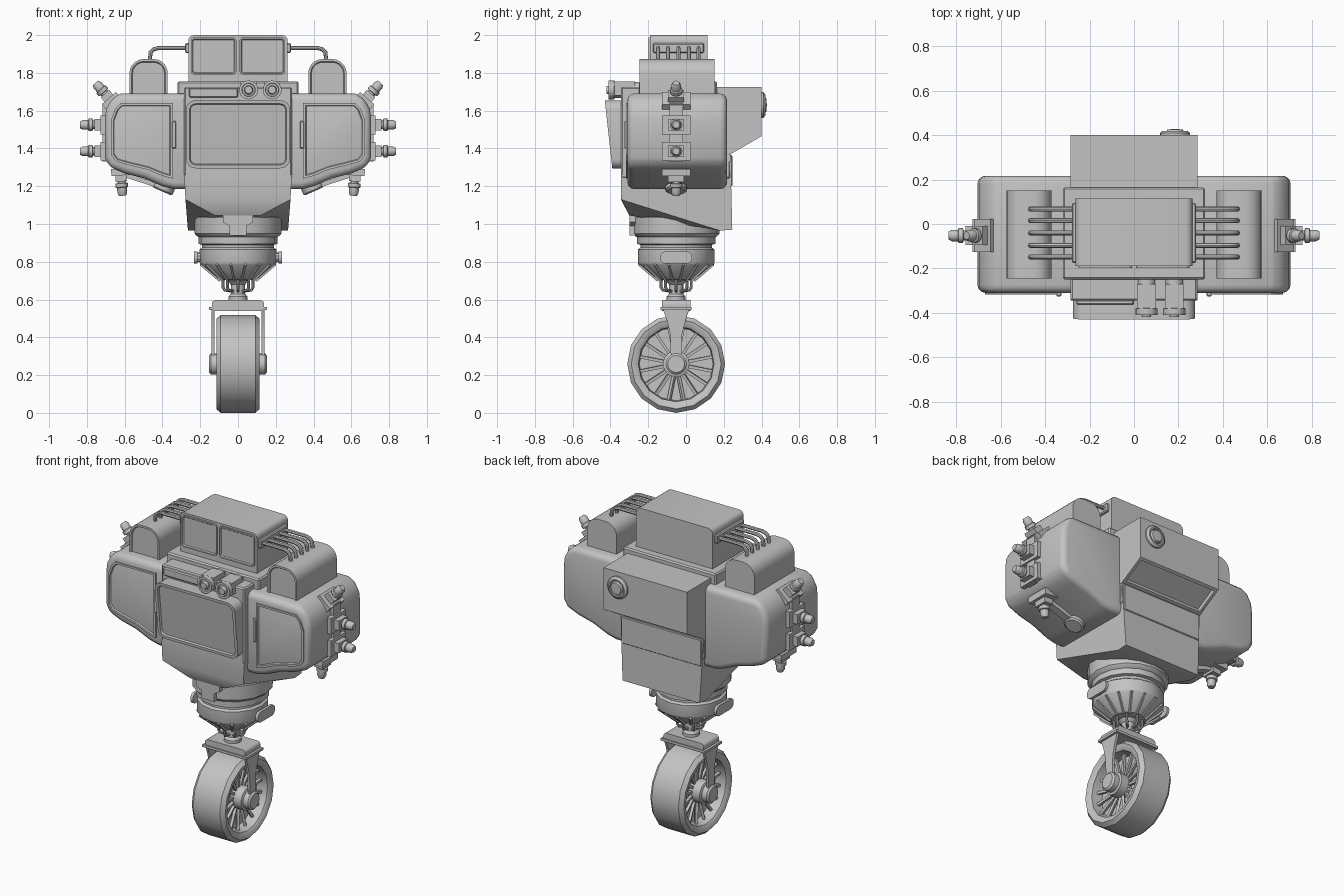
import bpy, bmesh, math
from mathutils import Vector, Matrix

if "Cube" in bpy.data.objects:
    bpy.data.objects.remove(bpy.data.objects["Cube"])

grey = bpy.data.materials.new("plain grey")
grey.diffuse_color = (0.55, 0.55, 0.55, 1)
grey.use_nodes = True
grey.node_tree.nodes["Principled BSDF"].inputs["Base Color"].default_value = grey.diffuse_color
C = -0.052  # y of the wheel and neck axis


def finish(name, bm, bevel=0, seg=2, mirror=False):
    bmesh.ops.recalc_face_normals(bm, faces=bm.faces)
    if bevel:
        es = [e for e in bm.edges if len(e.link_faces) == 2 and e.calc_face_angle(0) > 0.6]
        bmesh.ops.bevel(bm, geom=es, offset=bevel, segments=seg, profile=0.5,
                        affect='EDGES', clamp_overlap=True)
    me = bpy.data.meshes.new(name)
    bm.to_mesh(me)
    bm.free()
    me.materials.append(grey)
    ob = bpy.data.objects.new(name, me)
    bpy.context.collection.objects.link(ob)
    if mirror:
        ob.modifiers.new("mirror", 'MIRROR')
    return ob


def prism(bm, outline, axis, a, b):
    def pt(u, v, t):
        return (t, u, v) if axis == 'x' else (u, t, v)
    r0 = [bm.verts.new(pt(u, v, a)) for u, v in outline]
    r1 = [bm.verts.new(pt(u, v, b)) for u, v in outline]
    n = len(outline)
    bm.faces.new(r0)
    bm.faces.new(r1[::-1])
    for i in range(n):
        bm.faces.new((r0[i], r0[(i + 1) % n], r1[(i + 1) % n], r1[i]))
    return bm


def rrect(x0, x1, z0, z1, r, n=4):
    pts = []
    for cx, cz, a0 in ((x1 - r, z1 - r, 0), (x0 + r, z1 - r, 90), (x0 + r, z0 + r, 180), (x1 - r, z0 + r, 270)):
        for i in range(n + 1):
            a = math.radians(a0 + 90 * i / n)
            pts.append((cx + r * math.cos(a), cz + r * math.sin(a)))
    return pts


def inset(bm, direction, t, d):
    # recessed panel on the biggest face looking along direction
    bmesh.ops.recalc_face_normals(bm, faces=bm.faces)
    bm.normal_update()
    dv = Vector(direction).normalized()
    f = max((f for f in bm.faces if f.normal.dot(dv) > 0.9), key=lambda f: f.calc_area())
    bmesh.ops.inset_region(bm, faces=[f], thickness=t, use_even_offset=True)
    bmesh.ops.inset_region(bm, faces=[f], thickness=0.005, depth=-d, use_even_offset=True)
    return bm


def lathe(bm, profile, n, origin, direction=(0, 0, 1)):
    q = Vector((0, 0, 1)).rotation_difference(Vector(direction).normalized())
    rings = []
    for r, h in profile:
        rings.append([bm.verts.new(Vector(origin) + q @ Vector((r * math.cos(2 * math.pi * i / n),
                      r * math.sin(2 * math.pi * i / n), h))) for i in range(n)])
    for s, t in zip(rings, rings[1:]):
        for i in range(n):
            j = (i + 1) % n
            bm.faces.new((s[i], s[j], t[j], t[i]))
    bmesh.ops.remove_doubles(bm, verts=[v for r in rings for v in r], dist=1e-5)
    return bm


def box(bm, x0, x1, y0, y1, z0, z1):
    return prism(bm, [(y0, z0), (y1, z0), (y1, z1), (y0, z1)], 'x', x0, x1)


def beam(bm, p, q, w, h):
    p, q = Vector(p), Vector(q)
    d = q - p
    rot = Vector((0, 0, 1)).rotation_difference(d.normalized()).to_matrix().to_4x4()
    m = Matrix.Translation((p + q) / 2) @ rot @ Matrix.Diagonal((w, h, d.length, 1))
    bmesh.ops.create_cube(bm, size=1, matrix=m)


def tubes(name, paths, r, mirror=False):
    cu = bpy.data.curves.new(name, 'CURVE')
    cu.dimensions = '3D'
    cu.bevel_depth, cu.bevel_resolution, cu.use_fill_caps = r, 2, True
    for path in paths:
        sp = cu.splines.new('POLY')
        sp.points.add(len(path) - 1)
        for p, c in zip(sp.points, path):
            p.co = (*c, 1)
    cu.materials.append(grey)
    ob = bpy.data.objects.new(name, cu)
    bpy.context.collection.objects.link(ob)
    bpy.ops.object.select_all(action='DESELECT')
    ob.select_set(True)
    bpy.context.view_layer.objects.active = ob
    bpy.ops.object.convert(target='MESH')
    if mirror:
        bpy.context.object.modifiers.new("mirror", 'MIRROR')


new = bmesh.new
# wheel: tyre with recessed disc, spokes, hub
W = (0, C, 0.259)
side = [(0.0, 0.03), (0.195, 0.03), (0.2, 0.1), (0.212, 0.11), (0.238, 0.115), (0.259, 0.092)]
finish("wheel", lathe(new(), [(r, -h) for r, h in side] + side[::-1], 16, W, (1, 0, 0)))
bm = new()
for i in range(16):
    a = 2 * math.pi * (i + 0.5) / 16
    c, s = math.cos(a), math.sin(a)
    beam(bm, (0.045, C + 0.05 * c, W[2] + 0.05 * s), (0.06, C + 0.2 * c, W[2] + 0.2 * s), 0.016, 0.016)
finish("wheel_spokes", bm, mirror=True)
finish("wheel_hub", lathe(new(), [(0, -.153), (.045, -.153), (.056, -.143), (.056, -.11), (.07, -.105), (.07, .105),
                                  (.056, .11), (.056, .143), (.045, .153), (0, .153)], 16, W, (1, 0, 0)))
# fork
finish("fork_arm", prism(new(), [(-.127, .56), (.023, .56), (.0, .5), (-.02, .42), (-.025, .26), (-.079, .26),
                                 (-.084, .42), (-.104, .5)], 'x', .124, .139), mirror=True)
bm = prism(new(), rrect(-.138, .138, .54, .597, .02), 'y', C - .075, C + .075)
box(bm, -.153, .153, C - .082, C + .082, .545, .56)
finish("fork_top", bm)
# stem with small loops
finish("stem", lathe(new(), [(0, .58), (.05, .58), (.05, .615), (.038, .63), (.038, .68), (.055, .70), (0, .72)], 16, (0, C, 0)))
loops = []
for i in range(8):
    a = 2 * math.pi * i / 8
    loops.append([(r * math.cos(a), C + r * math.sin(a), z) for r, z in
                  ((.07, .715), (.08, .70), (.08, .665), (.07, .65), (.035, .645))])
tubes("stem_loops", loops, 0.008)
# neck joint
finish("neck", lathe(new(), [(0, .70), (.1, .705), (.2, .785), (.203, .795), (.203, .865), (.19, .875), (.19, .89),
                             (.208, .895), (.208, .93), (.222, .94), (.23, .95), (.23, 1.035), (.2, 1.07), (0, 1.08)],
                     16, (0, C, 0)))
bm = new()
for i in range(16):
    a = 2 * math.pi * (i + 0.5) / 16
    c, s = math.cos(a), math.sin(a)
    beam(bm, (.098 * c, C + .098 * s, .70), (.2 * c, C + .2 * s, .785), .012, .012)
finish("neck_ribs", bm)
bm = prism(new(), rrect(-.137, .033, .79, .855, .03), 'x', .215, .232)
lathe(bm, [(0, 0), (.025, 0), (.025, .05), (0, .05)], 10, (.18, C, .823), (1, 0, 0))
finish("neck_side_handle", bm, mirror=True)
finish("neck_bracket", prism(new(), [(-.08, 1.045), (-.08, 1.01), (-.045, .99), (-.045, .94), (.045, .94), (.045, .99),
                                     (.08, 1.01), (.08, 1.045)], 'y', -.298, -.25))
# lower torso hull
bm = new()
for x, y, z in ((.285, -.345, 1.26), (.278, -.345, 1.13), (.12, -.3, 1.045), (.265, .18, .965), (.265, .245, .97), (.285, .235, 1.37)):
    for s in (-1, 1):
        bm.verts.new((s * x, y, z))
bmesh.ops.convex_hull(bm, input=bm.verts)
bmesh.ops.dissolve_limit(bm, angle_limit=0.02, verts=bm.verts, edges=bm.edges)
finish("lower_torso", bm)
# torso, collar, back box
finish("torso", box(new(), -.285, .285, -.345, .235, 1.24, 1.725), .008, 1)
bm = new()
box(bm, -.32, .32, -.25, .165, 1.6, 1.755)
finish("collar", bm, .008, 1)
bm = prism(new(), [(.1, 1.725), (.4, 1.725), (.4, 1.465), (.237, 1.37), (.1, 1.37)], 'x', -.287, .287)
finish("back_box", inset(bm, (0, .5, -.86), .018, .02))
finish("back_plate", box(new(), -.275, .275, .225, .245, 1.2, 1.365), .004, 1)
finish("back_knob", lathe(new(), [(0, 0), (.068, 0), (.068, .012), (.055, .022), (.047, .022), (.045, .015), (.04, .015),
                                  (.035, .028), (0, .03)], 20, (.185, .398, 1.63), (0, 1, 0)))
# leaning front screen
bm = inset(prism(new(), rrect(-.275, .275, 1.295, 1.655, .05), 'y', -.43, -.33), (0, -1, 0), .018, .012)
for v in bm.verts:
    if v.co.y < -.38:
        v.co.y += (1.655 - v.co.z) * .11
finish("front_screen", bm)
finish("front_strip", box(new(), -.26, 0, -.365, -.34, 1.67, 1.72), .006, 1)
# twin lenses
bm = new()
for x in (.056, .181):
    lathe(bm, [(0, -.01), (.02, -.01), (.024, .01), (.034, .012), (.036, 0), (.05, 0), (.05, .03), (.042, .032),
               (.042, .16), (0, .16)], 16, (x, -.41, 1.71), (0, 1, 0))
    box(bm, x - .042, x + .042, -.38, -.27, 1.68, 1.755)
finish("front_lenses", bm)
# top box with two front panels
finish("top_box", prism(new(), rrect(-.263, .263, 1.7, 2.0, .03), 'y', -.19, .115))
for n, x0, x1 in (("left", -.25, -.008), ("right", .008, .25)):
    finish("top_panel_" + n, inset(prism(new(), rrect(x0, x1, 1.79, 1.988, .02), 'y', -.198, -.185), (0, -1, 0), .008, .006))
finish("tube_flange", box(new(), .25, .28, -.175, .095, 1.905, 1.957), .006, 1, True)
tubes("cooling_tubes", [[(.26, y, 1.932), (.42, y, 1.932), (.447, y, 1.925), (.463, y, 1.907), (.468, y, 1.85)]
                        for y in (.067, .015, -.04, -.096, -.148)], .011, True)
# shoulder pods
pod = rrect(.372, .575, 1.55, 1.873, .075, 5)
finish("shoulder_pod", inset(prism(new(), pod, 'y', -.245, .15), (0, -1, 0), .012, .008), mirror=True)
# side housings
arm = [(.2, 1.69), (.62, 1.69), (.665, 1.67), (.698, 1.61), (.705, 1.55), (.705, 1.35), (.68, 1.3), (.6, 1.268),
       (.5, 1.243), (.4, 1.2), (.34, 1.185), (.2, 1.185)]
finish("side_housing", prism(new(), arm, 'y', -.31, .217), .035, 3, True)
door = [(.345, 1.64), (.62, 1.64), (.65, 1.61), (.672, 1.55), (.672, 1.365), (.645, 1.33), (.58, 1.312),
        (.48, 1.288), (.4, 1.255), (.345, 1.24)]
finish("side_door", inset(prism(new(), door, 'y', -.318, -.3), (0, -1, 0), .012, .009), mirror=True)
finish("door_hinge", box(new(), .327, .35, -.326, -.3, 1.4, 1.545), .004, 1, True)
finish("underside_cap", lathe(new(), [(0, -.02), (.058, -.02), (.058, .022), (.048, .03), (0, .03)], 16,
                              (.39, C, 1.2), (.4, 0, -.92)), mirror=True)
# connectors around each housing
bm = new()
box(bm, .69, .718, C - .035, C + .035, 1.33, 1.64)
beam(bm, (.4, C, 1.196), (.6, C, 1.26), .024, .05)
for o, d in (((.7, C, 1.525), (1, 0, 0)), ((.7, C, 1.385), (1, 0, 0)), ((.665, C, 1.645), (.66, 0, .75)),
             ((.622, C, 1.285), (-.08, 0, -1))):
    o, d = Vector(o), Vector(d).normalized()
    beam(bm, o - d * .01, o + d * .028, .1, .15)
    beam(bm, o + d * .02, o + d * .06, .06, .085)
    lathe(bm, [(0, .04), (.022, .04), (.022, .068), (.033, .07), (.033, .09), (.026, .093), (.026, .12), (.018, .136),
               (0, .136)], 12, o, d)
finish("side_connectors", bm, mirror=True)
# smooth shading with sharp edges kept
bpy.ops.object.select_all(action='SELECT')
bpy.context.view_layer.objects.active = bpy.context.selected_objects[0]
bpy.ops.object.shade_smooth_by_angle(angle=math.radians(35))
